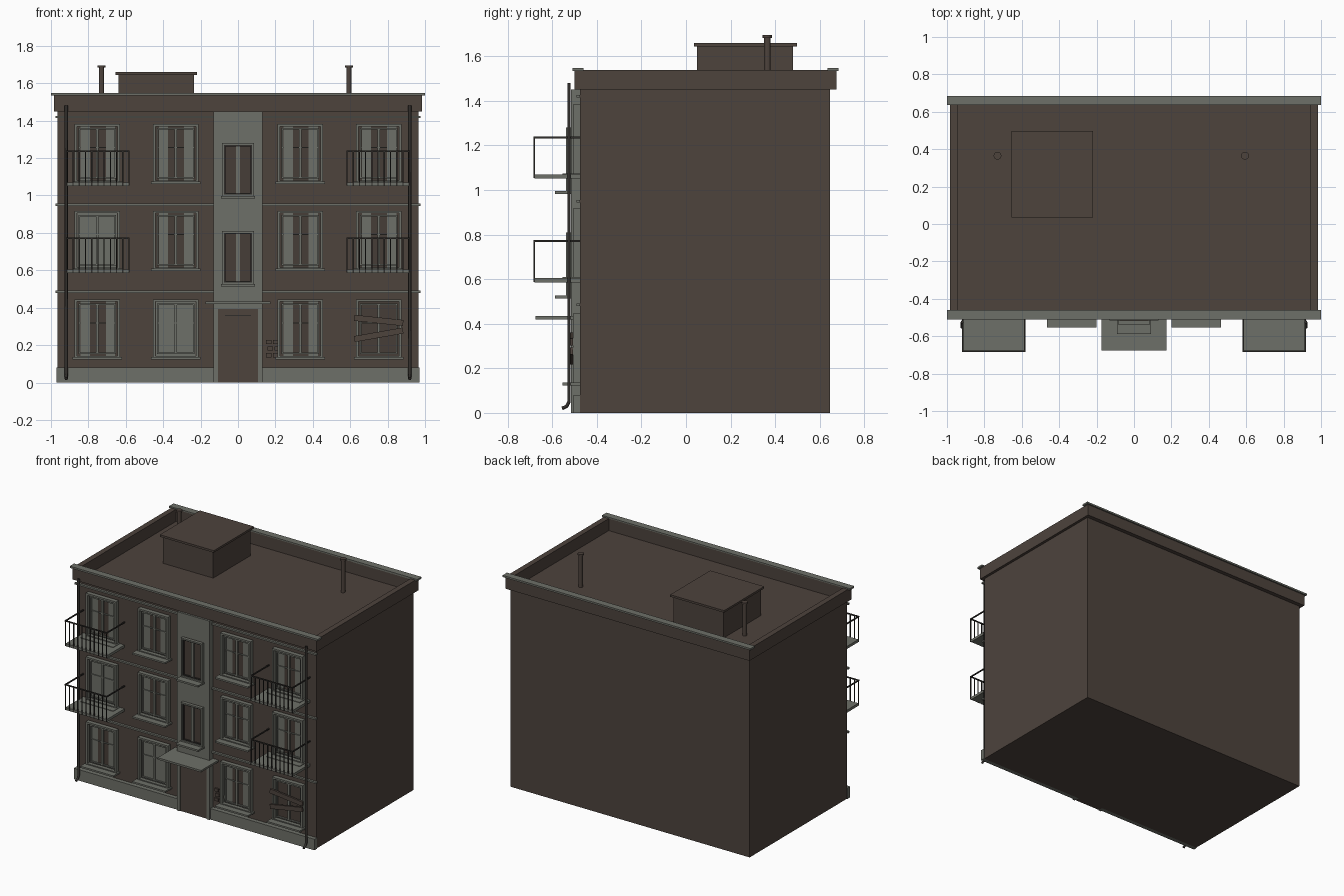
import bpy, bmesh
from math import radians, sin, cos
from mathutils import Matrix, Vector

if "Cube" in bpy.data.objects:
    bpy.data.objects.remove(bpy.data.objects["Cube"])


def material(name, rgb):
    m = bpy.data.materials.new(name)
    m.use_nodes = True
    m.diffuse_color = (*rgb, 1)
    m.node_tree.nodes["Principled BSDF"].inputs["Base Color"].default_value = (*rgb, 1)
    return m


BRICK = material("brown wall", (0.075, 0.056, 0.046))
STONE = material("grey concrete", (0.155, 0.160, 0.138))
IRON = material("dark iron", (0.030, 0.027, 0.024))
GLASS = material("dark glass", (0.062, 0.047, 0.039))


def finish(name, bm, mat):
    mesh = bpy.data.meshes.new(name)
    bm.to_mesh(mesh)
    bm.free()
    mesh.materials.append(mat)
    ob = bpy.data.objects.new(name, mesh)
    bpy.context.collection.objects.link(ob)
    return ob


def boxes(name, mat, *spans):
    """One object made of boxes, each given as x0, x1, y0, y1, z0, z1."""
    bm = bmesh.new()
    for x0, x1, y0, y1, z0, z1 in spans:
        mid = Vector((x0 + x1, y0 + y1, z0 + z1)) / 2
        size = Matrix.Diagonal((x1 - x0, y1 - y0, z1 - z0, 1))
        bmesh.ops.create_cube(bm, size=1, matrix=Matrix.Translation(mid) @ size)
    return finish(name, bm, mat)


def tube(name, mat, points, radius):
    curve = bpy.data.curves.new(name, "CURVE")
    curve.dimensions = "3D"
    curve.bevel_depth = radius
    curve.bevel_resolution = 1
    curve.use_fill_caps = True
    spline = curve.splines.new("POLY")
    spline.points.add(len(points) - 1)
    for p, co in zip(spline.points, points):
        p.co = (*co, 1)
    curve.materials.append(mat)
    ob = bpy.data.objects.new(name, curve)
    bpy.context.collection.objects.link(ob)


def frame(x, z0, z1, half, t, y0, y1):
    """Four boxes forming a rectangular border of width t."""
    return [(x - half, x - half + t, y0, y1, z0, z1),
            (x + half - t, x + half, y0, y1, z0, z1),
            (x - half + t, x + half - t, y0, y1, z0, z0 + t),
            (x - half + t, x + half - t, y0, y1, z1 - t, z1)]


WALL = -0.475

# Main block, plinth, string courses
boxes("main_block", BRICK, (-0.965, 0.965, WALL, 0.645, 0, 1.45))
boxes("plinth", STONE, (-0.97, -0.13, -0.505, WALL, 0, 0.08),
      (0.13, 0.97, -0.505, WALL, 0, 0.08))
for z in (0.485, 0.95, 1.42):
    boxes("string_course", STONE, (-0.975, -0.13, -0.492, WALL, z - 0.006, z + 0.006),
          (0.13, 0.975, -0.492, WALL, z - 0.006, z + 0.006))

# Parapet, copings
boxes("parapet", BRICK, (-0.985, 0.985, -0.5, -0.46, 1.45, 1.538),
      (-0.985, 0.985, 0.635, 0.675, 1.45, 1.538),
      (-0.985, -0.945, -0.46, 0.635, 1.45, 1.538),
      (0.945, 0.985, -0.46, 0.635, 1.45, 1.538))
for y in (-0.485, 0.66):
    boxes("coping", STONE, (-1, 1, y - 0.025, y + 0.025, 1.534, 1.547))

# Roof hut and vent pipes
boxes("roof_hut", BRICK, (-0.64, -0.235, 0.05, 0.48, 1.45, 1.645))
boxes("roof_hut_lid", BRICK, (-0.655, -0.22, 0.035, 0.497, 1.645, 1.66))
for x in (-0.73, 0.593):
    bm = bmesh.new()
    for r, z0, z1 in ((0.014, 1.45, 1.685), (0.021, 1.683, 1.695)):
        bmesh.ops.create_cone(bm, cap_ends=True, segments=12, radius1=r, radius2=r,
                              depth=z1 - z0,
                              matrix=Matrix.Translation((x, 0.365, (z0 + z1) / 2)))
    finish("vent_pipe", bm, BRICK)


# Flat windows
def window(x, z, curtain):
    top = z + 0.315
    boxes("window_glass", GLASS, (x - 0.12, x + 0.12, -0.479, WALL, z, top))
    if curtain == "full":
        boxes("curtain", STONE, (x - 0.105, x + 0.105, -0.482, -0.479, z, top))
    elif curtain == "sides":
        boxes("curtain", STONE, (x - 0.09, x - 0.04, -0.482, -0.479, z, top),
              (x + 0.045, x + 0.095, -0.482, -0.479, z, top))
    boxes("window_trim", STONE, *frame(x, z, top, 0.122, 0.013, -0.507, WALL))
    boxes("window_sash", STONE, *frame(x, z + 0.022, top - 0.022, 0.1, 0.008, -0.492, -0.479),
          (x - 0.007, x + 0.007, -0.492, -0.479, z + 0.03, top - 0.03),
          (x - 0.092, x + 0.092, -0.489, -0.479, z + 0.186, z + 0.192))
    boxes("window_sill", STONE, (x - 0.133, x + 0.133, -0.553, WALL, z - 0.006, z + 0.006))


COLUMNS = (-0.752, -0.333, 0.333, 0.752)
ROWS = (0.13, 0.603, 1.068)
SPECIAL = {(0, 1): "full", (1, 0): "full", (3, 0): "none"}
for c, x in enumerate(COLUMNS):
    for r, z in enumerate(ROWS):
        window(x, z, SPECIAL.get((c, r), "sides"))

# Planks across the boarded window
for z, angle in ((0.332, 6), (0.255, -10)):
    plank = boxes("window_plank", BRICK, (-0.132, 0.132, -0.007, 0.007, -0.016, 0.016))
    plank.location = (0.752, -0.514, z)
    plank.rotation_euler.y = radians(angle)

# Stair strip and its windows
boxes("stair_strip", STONE, (-0.13, 0.13, -0.515, WALL, 0.41, 1.45))
for z in (0.525, 0.995):
    top = z + 0.285
    boxes("stair_glass", GLASS, (-0.078, 0.078, -0.519, -0.514, z, top))
    boxes("stair_trim", STONE, *frame(0, z, top, 0.085, 0.011, -0.538, -0.514))
    boxes("stair_sash", IRON, *frame(0, z + 0.011, top - 0.011, 0.074, 0.006, -0.53, -0.518))
    boxes("stair_mullion", STONE, (-0.011, 0.011, -0.527, -0.518, z + 0.017, top - 0.017))
    boxes("stair_sill", STONE, (-0.09, 0.09, -0.587, -0.514, z - 0.012, z + 0.001))

# Entrance
boxes("door_surround", STONE, (-0.13, -0.107, -0.515, WALL, 0, 0.41),
      (0.107, 0.13, -0.515, WALL, 0, 0.41), (-0.107, 0.107, -0.515, WALL, 0.392, 0.41))
boxes("entrance_door", BRICK, (-0.107, 0.107, -0.508, WALL, 0.0, 0.392))
boxes("door_bar", IRON, (-0.07, 0.07, -0.514, -0.508, 0.355, 0.36))
boxes("door_canopy", STONE, (-0.175, 0.175, -0.675, WALL, 0.42, 0.434))

# Patch of bare bricks beside the door
bare = [(x, x + 0.03, -0.486, WALL, z, z + 0.022)
        for i, z in enumerate((0.135, 0.17, 0.205))
        for x in (0.15 + 0.008 * (i % 2), 0.188 + 0.008 * (i % 2))]
boxes("bare_bricks", BRICK, *bare)

# Balconies with railings
for side in (-1, 1):
    a, b = sorted((side * 0.583, side * 0.915))
    for z in ROWS[1:]:
        boxes("balcony_floor", STONE, (a, b, -0.68, WALL, z - 0.017, z + 0.002))
        rail = z + 0.168
        bars = [(a - 0.004, b + 0.004, -0.685, -0.677, rail - 0.004, rail + 0.004)]
        for x in (a, b):
            bars.append((x - 0.004, x + 0.004, -0.68, WALL, rail - 0.004, rail + 0.004))
        for i in range(11):
            x = a + (b - a) * i / 10
            bars.append((x - 0.003, x + 0.003, -0.684, -0.678, z - 0.015, rail))
        boxes("balcony_railing", IRON, *bars)

# Rain pipes with a kicked-out foot
for x in (-0.918, 0.918):
    tube("rain_pipe", IRON, [(x, -0.525, 1.48), (x, -0.525, 0.05),
                             (x, -0.535, 0.03), (x, -0.556, 0.02)], 0.009)
